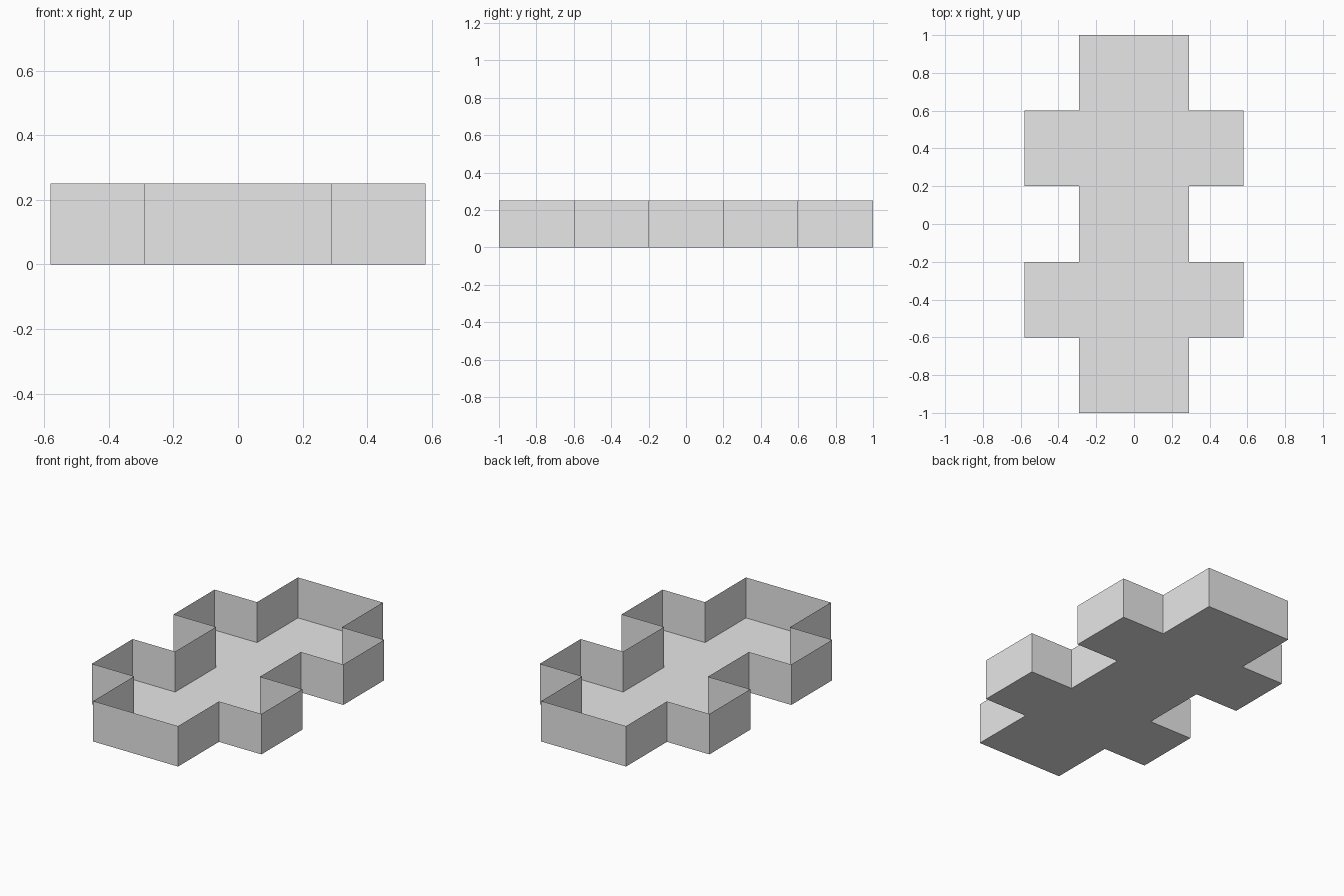
import bpy
import bmesh

cube = bpy.data.objects.get("Cube")
if cube:
    bpy.data.objects.remove(cube, do_unlink=True)

NARROW, WIDE, HEIGHT = 0.29, 0.58, 0.25
STEPS = [-1.0, -0.6, -0.2, 0.2, 0.6, 1.0]

grey = bpy.data.materials.new("light grey")
grey.use_nodes = True
colour = (0.8, 0.8, 0.8, 1)
grey.diffuse_color = colour
grey.node_tree.nodes["Principled BSDF"].inputs["Base Color"].default_value = colour

# Stepped outline: alternating narrow and wide bands, mirrored to the left side
right_side = []
for i, (y0, y1) in enumerate(zip(STEPS, STEPS[1:])):
    half = WIDE if i % 2 else NARROW
    right_side += [(half, y0), (half, y1)]
outline = right_side + [(-x, y) for x, y in reversed(right_side)]


def add_part(name, bm):
    mesh = bpy.data.meshes.new(name)
    bm.to_mesh(mesh)
    bm.free()
    mesh.materials.append(grey)
    obj = bpy.data.objects.new(name, mesh)
    bpy.context.collection.objects.link(obj)


# Flat floor
bm = bmesh.new()
floor = bm.faces.new([bm.verts.new((x, y, 0)) for x, y in outline])
floor.normal_update()
floor.normal_flip()
add_part("tray_floor", bm)

# Thin upright walls around the floor, open at the top
bm = bmesh.new()
lower = [bm.verts.new((x, y, 0)) for x, y in outline]
upper = [bm.verts.new((x, y, HEIGHT)) for x, y in outline]
for i in range(len(outline)):
    j = (i + 1) % len(outline)
    bm.faces.new((lower[i], lower[j], upper[j], upper[i]))
add_part("tray_walls", bm)
